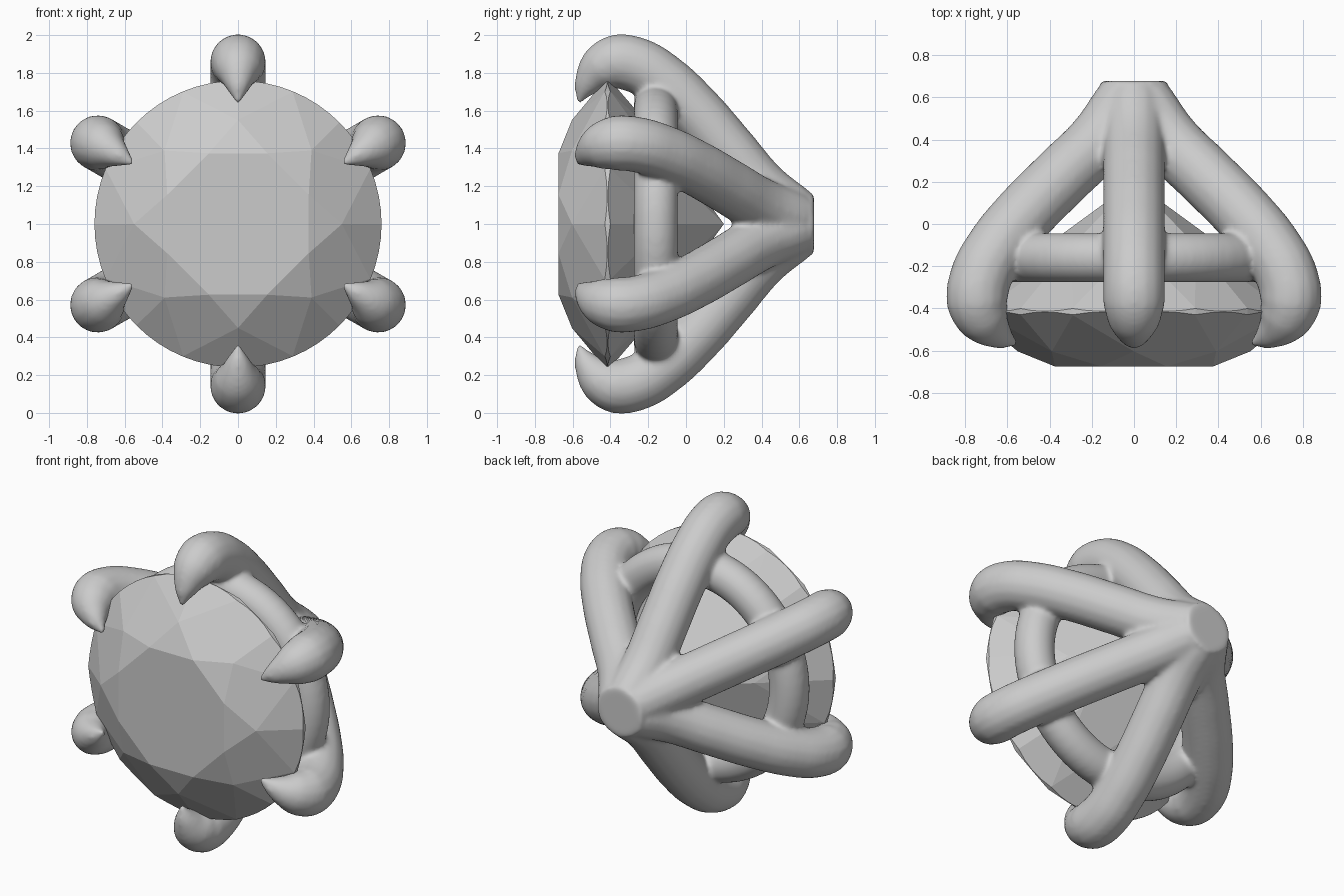
import bpy, bmesh
from math import sin, cos, pi, radians
from mathutils import Vector, Matrix

if "Cube" in bpy.data.objects:
    bpy.data.objects.remove(bpy.data.objects["Cube"])

CENTRE = Vector((0, 0, 1))


def polar(r, angle, y):
    """Point at radius r around the stone axis (the y axis through z = 1)."""
    return Vector((r * cos(angle), y, 1 + r * sin(angle)))


# Gemstone: a short cylinder cut by facet planes (round brilliant cut)
def facet(bm, angle, r, y, slope, side):
    """Cut along a plane through (r, y); side -1 = crown, +1 = pavilion."""
    normal = Vector((cos(angle) * slope, side, sin(angle) * slope)).normalized()
    cut = bmesh.ops.bisect_plane(
        bm, geom=bm.verts[:] + bm.edges[:] + bm.faces[:], dist=1e-5,
        plane_co=polar(r, angle, y), plane_no=normal, clear_outer=True)
    edges = [e for e in cut["geom_cut"]
             if isinstance(e, bmesh.types.BMEdge) and e.is_boundary]
    if len(edges) > 2:
        bmesh.ops.edgeloop_fill(bm, edges=edges)


bm = bmesh.new()
bmesh.ops.create_cone(bm, cap_ends=True, segments=64, radius1=0.76,
                      radius2=0.76, depth=1.2,
                      matrix=Matrix.Translation((0, -0.075, 1))
                      @ Matrix.Rotation(pi / 2, 4, 'X'))
for k in range(8):
    a = radians(45 * k)
    facet(bm, a + pi / 8, 0.405, -0.675, 0.69, -1)       # crown mains
    facet(bm, a + pi / 8, 0.76, -0.40, 0.79, 1)          # pavilion mains
for k in range(16):
    a = radians(22.5 * k + 11.25)
    facet(bm, a, 0.544, -0.60, 0.846, -1)                # upper girdle
    facet(bm, a, 0.745, -0.40, 0.88, 1)                  # lower girdle
for k in range(8):
    facet(bm, radians(45 * k), 0.374, -0.675, 0.405, -1)  # star facets
bmesh.ops.remove_doubles(bm, verts=bm.verts, dist=1e-4)
bmesh.ops.recalc_face_normals(bm, faces=bm.faces)
mesh = bpy.data.meshes.new("gemstone")
bm.to_mesh(mesh)
bm.free()
gem = bpy.data.objects.new("gemstone", mesh)
bpy.context.collection.objects.link(gem)

# Six claws: tapered tubes from the hub to hooked tips (y, radius, thickness)
PATH = [(0.56, 0.06, 1), (0.40, 0.19, 1), (0.22, 0.40, 1), (0.05, 0.595, 1),
        (-0.12, 0.755, 1), (-0.26, 0.84, 1), (-0.37, 0.855, 1),
        (-0.455, 0.815, 0.85), (-0.52, 0.745, 0.52), (-0.572, 0.64, 0.08)]
curve = bpy.data.curves.new("claws", 'CURVE')
curve.dimensions = '3D'
curve.bevel_depth = 0.148
curve.bevel_resolution = 6
curve.use_fill_caps = True
for k in range(6):
    spline = curve.splines.new('BEZIER')
    spline.bezier_points.add(len(PATH) - 1)
    for p, (y, r, t) in zip(spline.bezier_points, PATH):
        p.co = polar(r, radians(90 + 60 * k), y)
        p.radius = t
        p.handle_left_type = p.handle_right_type = 'AUTO'
setting = bpy.data.objects.new("claw_setting", curve)
bpy.context.collection.objects.link(setting)
bpy.ops.object.select_all(action='DESELECT')
setting.select_set(True)
bpy.context.view_layer.objects.active = setting
bpy.ops.object.convert(target='MESH')
setting = bpy.context.view_layer.objects.active

# Support ring and rear hub
bpy.ops.mesh.primitive_torus_add(major_radius=0.62, minor_radius=0.118,
                                 major_segments=64, minor_segments=24,
                                 location=(0, -0.16, 1), rotation=(pi / 2, 0, 0))
ring = bpy.context.object
bpy.ops.mesh.primitive_cylinder_add(radius=0.16, depth=0.25, vertices=48,
                                    location=(0, 0.553, 1), rotation=(pi / 2, 0, 0))
hub = bpy.context.object

# Fuse the metal into one smooth cast piece
bpy.ops.object.select_all(action='DESELECT')
for ob in (ring, hub, setting):
    ob.select_set(True)
bpy.context.view_layer.objects.active = setting
bpy.ops.object.join()
setting.name = "claw_setting"
remesh = setting.modifiers.new("fuse", 'REMESH')
remesh.mode = 'VOXEL'
remesh.voxel_size = 0.014
remesh.use_smooth_shade = True
smooth = setting.modifiers.new("soften", 'SMOOTH')
smooth.factor = 0.5
smooth.iterations = 12
